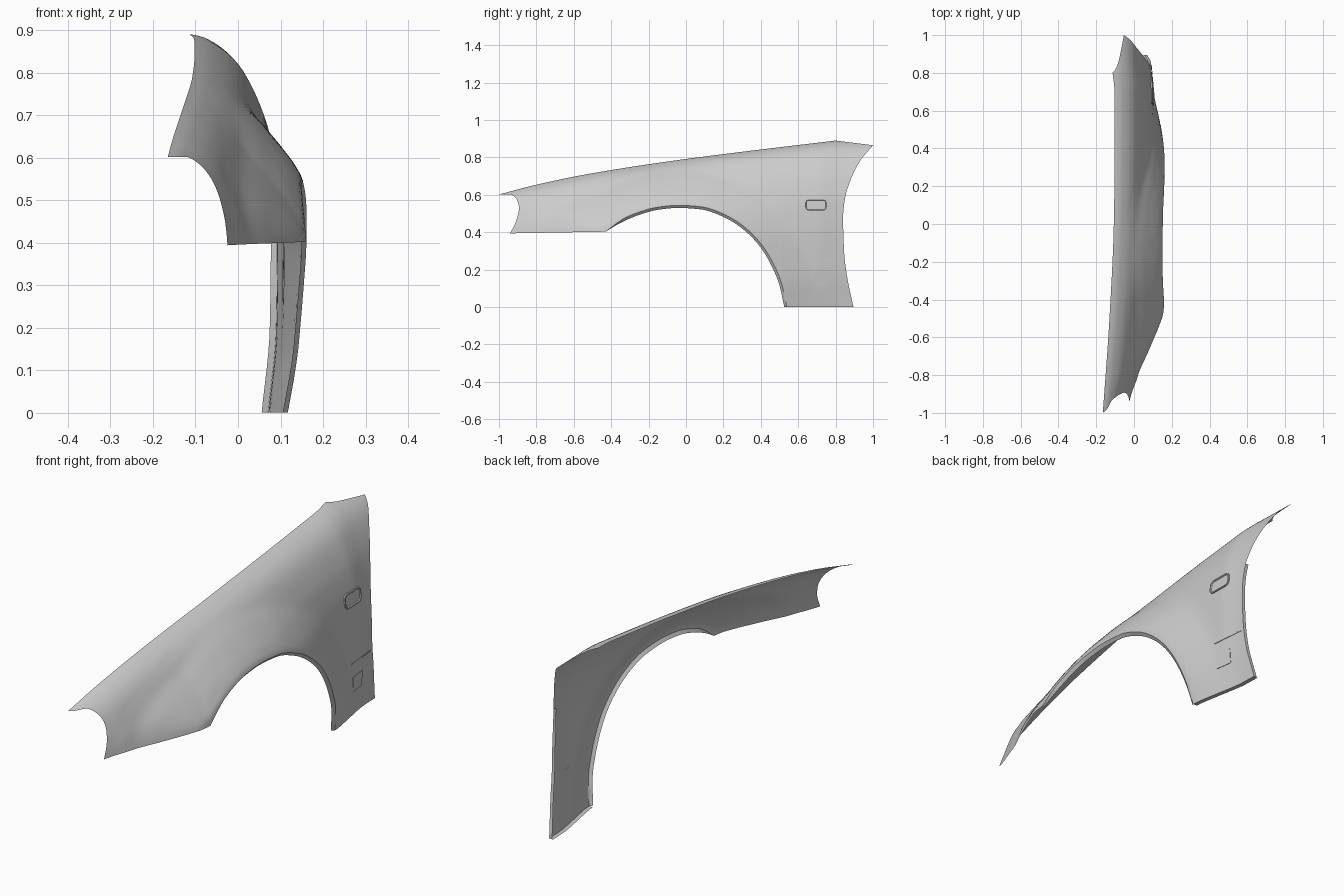
import bpy, bmesh, math

if "Cube" in bpy.data.objects:
    bpy.data.objects.remove(bpy.data.objects["Cube"])


def interp(pts, t):
    """Smooth interpolation through (t, value) pairs."""
    n = len(pts)
    if t <= pts[0][0]:
        return pts[0][1]
    if t >= pts[-1][0]:
        return pts[-1][1]
    i = max(k for k in range(n - 1) if pts[k][0] <= t)

    def sec(k):
        return (pts[k + 1][1] - pts[k][1]) / (pts[k + 1][0] - pts[k][0])

    def slope(k):
        if k == 0:
            return sec(0)
        if k == n - 1:
            return sec(n - 2)
        a, b = sec(k - 1), sec(k)
        return 0 if a * b <= 0 else 2 * a * b / (a + b)

    h = pts[i + 1][0] - pts[i][0]
    s = (t - pts[i][0]) / h
    return (pts[i][1] * (1 + 2 * s) * (1 - s) ** 2 + slope(i) * h * s * (1 - s) ** 2
            + pts[i + 1][1] * s * s * (3 - 2 * s) + slope(i + 1) * h * s * s * (s - 1))


def sample(pts, params):
    """Points along a smooth (y, z) curve at params 0..1."""
    acc = [0]
    for a, b in zip(pts, pts[1:]):
        acc.append(acc[-1] + math.dist(a, b))
    ch = [[(l / acc[-1], p[k]) for l, p in zip(acc, pts)] for k in (0, 1)]
    return [(interp(ch[0], t), interp(ch[1], t)) for t in params]


def steps(n):
    return [i / n for i in range(n + 1)]


# Side outline in (y, z); the top edge is a height curve over y
N1, N2, N3, ROWS = 24, 60, 14, 40
COLS = N1 + N2 + N3
TOP_Z = [(-1, .602), (-.8, .654), (-.53, .71), (-.1, .778), (.3, .83), (.8, .89)]
ARCH = sample([(-.43, .403), (-.35, .45), (-.25, .493), (-.15, .52), (-.04, .53), (.08, .522),
               (.2, .482), (.3, .42), (.39, .33), (.455, .225), (.5, .115), (.525, .001)], steps(N2))
# The skin stops just short of the arch; a chamfered lip fills the gap
RIM = []
for k, (y, z) in enumerate(ARCH):
    a, b = ARCH[max(k - 1, 0)], ARCH[min(k + 1, N2)]
    g = .014 * min(1, k / 6) / math.dist(a, b)
    RIM.append((y - (b[1] - a[1]) * g, max(.001, z + (b[0] - a[0]) * g * (k < N2))))
RIM[-1] = (.539, .001)
bottom = (sample([(-.94, .394), (-.43, .403)], steps(N1)) + RIM[1:]
          + sample([RIM[-1], (.895, .001)], steps(N3))[1:])
top_y = ([-1 + .47 * t for t in steps(N1)] + [-.53 + 1.33 * t for t in steps(N2)][1:])
top = [(y, interp(TOP_Z, y)) for y in top_y] + sample([(.8, .89), (1, .865)], steps(N3))[1:]
vs = [(j / ROWS) ** 1.6 for j in range(ROWS + 1)]
left = sample([(-1, .602), (-.94, .602), (-.905, .575), (-.893, .53), (-.905, .47), (-.94, .394)], vs)
right = sample([(1, .865), (.93, .78), (.88, .68), (.85, .58), (.84, .48), (.845, .3),
                (.86, .17), (.895, .001)], vs)

# Cross-section and how it changes along the body
PROFILE = [(0, 0), (.003, .02), (.01, .04), (.04, .085), (.08, .118), (.16, .157), (.22, .177),
           (.34, .2), (.49, .208), (.69, .206), (.89, .188)]
TOP_X = [(-1, -.165), (-.5, -.13), (0, -.107), (.4, -.102), (.7, -.103), (.82, -.115), (1, -.12)]
WIDTH = [(-1, .72), (-.92, .78), (-.8, .9), (-.6, .95), (-.3, 1), (1, 1)]
FLARE = [(0, .09), (.35, .076), (.6, .06), (.8, .045), (1, .028)]


def skin_x(y, z):
    """Sideways position of the panel skin, with the wheel-arch flare added."""
    base = interp(TOP_X, y) + interp(WIDTH, y) * interp(PROFILE, max(0, interp(TOP_Z, y) - z))
    yy = -.43 + (y + .43) * .55 if y < -.43 else y   # flare fades slower to the front
    d, k = min((math.dist((yy, z), p), k) for k, p in enumerate(ARCH))
    fall = interp([(0, 1), (.025, 1), (.05, .9), (.14, .39), (.2, .06), (.24, 0)], d)
    return base + interp(FLARE, k / N2) * fall


def finish(name, bm, angle=35):
    me = bpy.data.meshes.new(name)
    bm.to_mesh(me)
    bm.free()
    ob = bpy.data.objects.new(name, me)
    bpy.context.collection.objects.link(ob)
    bpy.ops.object.select_all(action='DESELECT')
    ob.select_set(True)
    bpy.context.view_layer.objects.active = ob
    bpy.ops.object.shade_smooth_by_angle(angle=math.radians(angle))
    return ob


def lerp(a, b, t):
    return a + (b - a) * t


# Fender skin: a patch blended between the four outline curves
bm = bmesh.new()
grid = []
for i in range(COLS + 1):
    u, col = i / COLS, []
    for j, v in enumerate(vs):
        p = [lerp(top[i][k], bottom[i][k], v)
             + (left[j][k] - lerp(left[0][k], left[-1][k], v)) * (1 - u) ** 4
             + (right[j][k] - lerp(right[0][k], right[-1][k], v)) * u ** 3 for k in (0, 1)]
        col.append(bm.verts.new((skin_x(*p), *p)))
    grid.append(col)
for a, b in zip(grid, grid[1:]):
    for j in range(ROWS):
        bm.faces.new((a[j], a[j + 1], b[j + 1], b[j]))


# Folded edges: chamfered wheel-arch lip, sill flange and door-side flange
def fold(verts, depth, target=None):
    inner = []
    for k, v in enumerate(verts):
        y, z = target[k] if target else v.co.yz
        inner.append(bm.verts.new((v.co.x - depth, y, z)))
    for k in range(len(verts) - 1):
        bm.faces.new((verts[k], inner[k], inner[k + 1], verts[k + 1]))


fold([grid[i][-1] for i in range(N1, N1 + N2 + 1)], .012, ARCH)
fold([grid[i][-1] for i in range(N1 + N2, COLS + 1)], .02)
fold([grid[-1][j] for j in range(ROWS, ROWS // 2, -1)], .015)
finish("fender_skin", bm)


# Small trims that follow the skin: rings of (inset, height), last ring filled
def trim(name, y, z, w, h, r, rings, seg=6):
    bm = bmesh.new()
    loops = []
    for inset, lift in rings:
        loop, rr = [], max(r - inset, .001)
        for c, (sy, sz) in enumerate([(1, 1), (-1, 1), (-1, -1), (1, -1)]):
            for s in range(seg + 1):
                a = math.pi / 2 * (c + s / seg)
                py = y + sy * (w / 2 - inset - rr) + rr * math.cos(a)
                pz = z + sz * (h / 2 - inset - rr) + rr * math.sin(a)
                loop.append(bm.verts.new((skin_x(py, pz) + lift, py, pz)))
        loops.append(loop)
    n = len(loops[0])
    for a, b in zip(loops, loops[1:]):
        for k in range(n):
            bm.faces.new((a[k], a[(k + 1) % n], b[(k + 1) % n], b[k]))
    bm.faces.new(loops[-1])
    finish(name, bm)


trim("side_lamp", .695, .545, .122, .067, .022, [(0, .001), (0, .007), (.006, .007), (.009, .003)])
trim("lower_plate", .725, .152, .08, .07, .002, [(0, .001), (0, .003)], 1)
trim("crease_strip", .755, .25, .165, .006, .002, [(0, .001), (0, .003)], 2)
